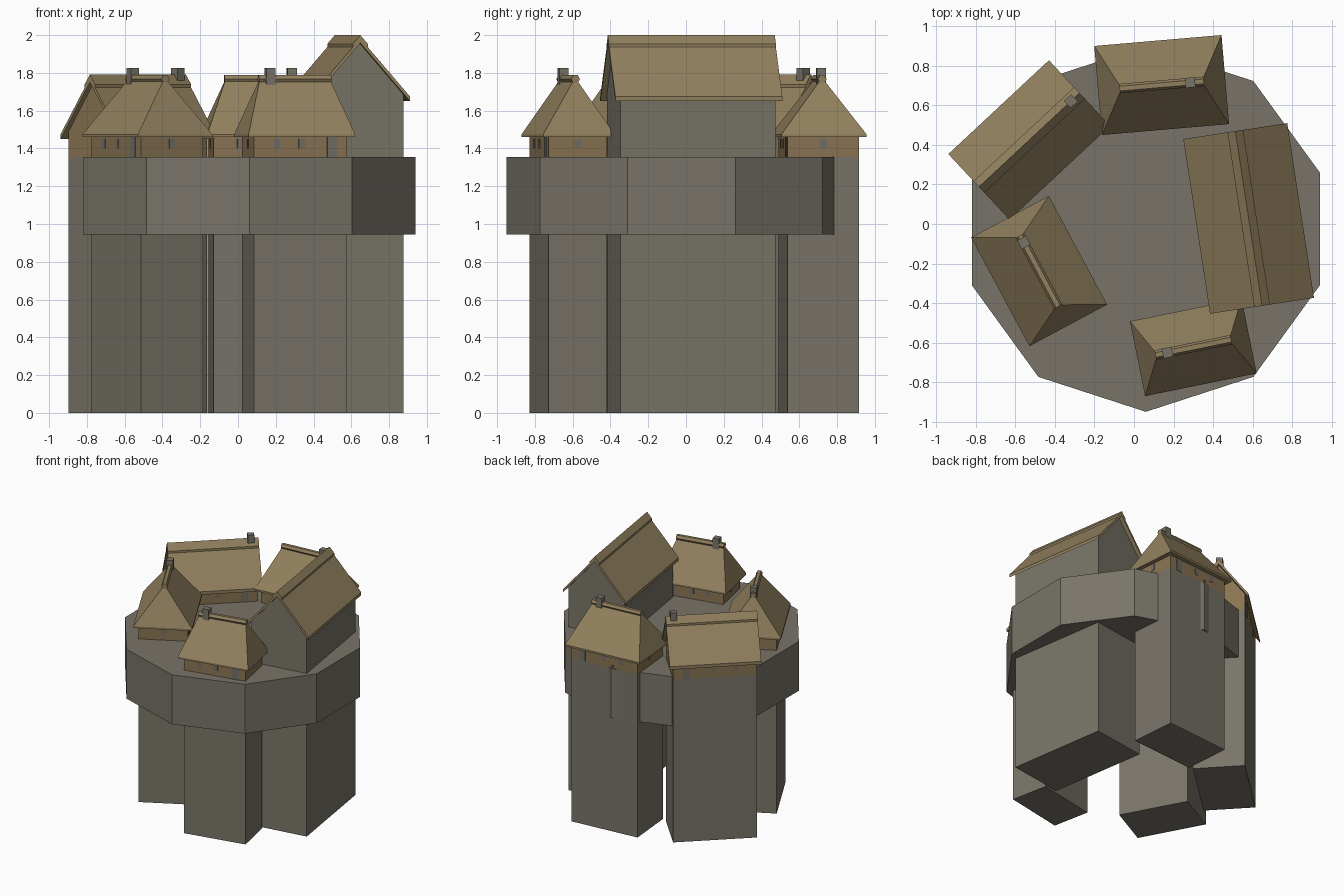
import bpy, bmesh, math
from mathutils import Matrix

cube = bpy.data.objects.get("Cube")
if cube:
    bpy.data.objects.remove(cube, do_unlink=True)


def material(name, rgb):
    m = bpy.data.materials.new(name)
    m.use_nodes = True
    col = (*rgb, 1)
    m.diffuse_color = col
    m.node_tree.nodes["Principled BSDF"].inputs["Base Color"].default_value = col
    return m


STONE = material("grey stone", (0.19, 0.175, 0.14))
ROOF = material("tan roof", (0.29, 0.22, 0.115))
WALL = material("brown plaster", (0.25, 0.175, 0.085))
GLASS = material("grey window", (0.17, 0.155, 0.13))

FLOOR, EAVE, RIDGE = 1.355, 1.475, 1.775


def finish(bm, name, mat, place):
    bmesh.ops.recalc_face_normals(bm, faces=bm.faces)
    mesh = bpy.data.meshes.new(name)
    bm.to_mesh(mesh)
    bm.free()
    mesh.materials.append(mat)
    ob = bpy.data.objects.new(name, mesh)
    ob.matrix_world = place
    bpy.context.collection.objects.link(ob)


def box(name, mat, place, x, y, z0, z1, sx, sy):
    """Box centred on local x, y with full sizes sx, sy."""
    bm = bmesh.new()
    bmesh.ops.create_cube(bm, size=1)
    bmesh.ops.scale(bm, vec=(sx, sy, z1 - z0), verts=bm.verts)
    bmesh.ops.translate(bm, vec=(x, y, (z0 + z1) / 2), verts=bm.verts)
    finish(bm, name, mat, place)


def prism(name, mat, place, profile, half):
    """Extrude a (y, z) profile along local x."""
    bm = bmesh.new()
    ends = [[bm.verts.new((x, y, z)) for y, z in profile] for x in (-half, half)]
    for end in ends:
        bm.faces.new(end)
    for i in range(len(profile)):
        bm.faces.new((ends[0][i - 1], ends[0][i], ends[1][i], ends[1][i - 1]))
    finish(bm, name, mat, place)


def chevron(half, eave, ridge, thick):
    return [(-half, eave), (0, ridge), (half, eave),
            (half, eave - thick), (0, ridge - thick), (-half, eave - thick)]


def gable_roof(name, place, length, width, eave, ridge):
    slope = (ridge - eave) / width
    prism(name + "_roof", ROOF, place, chevron(width, eave, ridge, 0.025), length)
    cap = ridge + 0.017
    prism(name + "_ridge_cap", ROOF, place,
          chevron(0.04, cap - 0.04 * slope, cap, 0.025), length)


def hip_roof(name, place, length, width):
    """Thin eave slab, sloping hips and a slim ridge bar."""
    top = length - width * 0.53
    bm = bmesh.new()
    rings = []
    for z in (EAVE - 0.015, EAVE):
        rings.append([bm.verts.new((sx * length, sy * width, z))
                      for sx, sy in ((-1, -1), (1, -1), (1, 1), (-1, 1))])
    low, up = rings
    a, b = bm.verts.new((-top, 0, RIDGE)), bm.verts.new((top, 0, RIDGE))
    bm.faces.new(low)
    for i in range(4):
        j = (i + 1) % 4
        bm.faces.new((low[i], low[j], up[j], up[i]))
    for loop in ((up[0], up[1], b, a), (up[1], up[2], b), (up[2], up[3], a, b), (up[3], up[0], a)):
        bm.faces.new(loop)
    finish(bm, name + "_roof", ROOF, place)
    bar = [(0.024 * math.cos(math.radians(k)), RIDGE - 0.008 + 0.024 * math.sin(math.radians(k)))
           for k in range(0, 360, 60)]
    prism(name + "_ridge_cap", ROOF, place, bar, top + 0.01)


def openings(name, place, length, width):
    """Windows and doors as thin plates on every wall."""
    for side in (-1, 1):
        for k, t in enumerate((-0.5, 0.03)):
            box(f"{name}_window_{side}_{k}", GLASS, place, t * length, side * width,
                1.4, 1.45, 0.035, 0.006)
        box(f"{name}_door_{side}", GLASS, place, 0.68 * length, side * width,
            FLOOR, 1.46, 0.055, 0.006)
        box(f"{name}_end_window_{side}", GLASS, place, side * length, 0,
            1.4, 1.45, 0.006, 0.035)


def house(name, x, y, angle, length, width, chimney, gabled, over):
    place = Matrix.Translation((x, y, 0)) @ Matrix.Rotation(math.radians(angle), 4, "Z")
    bl, bw = length - over, width - over
    box(name + "_tower", STONE, place, 0, 0, 0, FLOOR, 2 * bl, 2 * bw)
    if gabled:
        gable_z = EAVE + over * (RIDGE - EAVE) / width - 0.012
        prism(name + "_walls", WALL, place,
              [(-bw, FLOOR), (-bw, gable_z), (0, RIDGE - 0.012), (bw, gable_z), (bw, FLOOR)], bl)
        gable_roof(name, place, length, width, EAVE, RIDGE)
    else:
        box(name + "_walls", WALL, place, 0, 0, FLOOR, EAVE - 0.005, 2 * bl, 2 * bw)
        hip_roof(name, place, length, width)
    openings(name, place, bl, bw)
    box(name + "_chimney", STONE, place, chimney, 0, 1.7, 1.825, 0.05, 0.05)
    return place, bw


# Ten-sided platform with one corner pointing to the front
bm = bmesh.new()
bmesh.ops.create_cone(bm, cap_ends=True, segments=10, radius1=0.925, radius2=0.925,
                      depth=FLOOR - 0.945)
bm.verts.ensure_lookup_table()
corner = bm.verts[0].co
turn = math.radians(-90) - math.atan2(corner.y, corner.x)
bmesh.ops.rotate(bm, matrix=Matrix.Rotation(turn, 3, "Z"), verts=bm.verts)
finish(bm, "platform", STONE, Matrix.Translation((0.06, -0.025, (FLOOR + 0.945) / 2)))

# Four small houses on their towers
back, back_w = house("back_house", 0.14, 0.703, 4.9, 0.323, 0.226, 0.145, False, 0.036)
house("corner_house", -0.53, 0.425, 43, 0.348, 0.227, 0.288, True, 0.03)
house("side_house", -0.48, -0.238, -61.8, 0.312, 0.223, -0.164, False, 0.036)
house("front_house", 0.3, -0.624, 11.5, 0.288, 0.193, -0.133, False, 0.036)

# Drain strip on the back tower
box("drain_pipe", STONE, back, -0.07, back_w, 0.95, 1.38, 0.015, 0.02)

# Tall stone hall with a steep gable
hall = Matrix.Translation((0.58, 0.028, 0)) @ Matrix.Rotation(math.radians(98.7), 4, "Z")
prism("hall_tower", STONE, hall,
      [(-0.235, 0), (-0.235, 1.69), (0, 1.97), (0.235, 1.69), (0.235, 0)], 0.416)
gable_roof("hall", hall, 0.447, 0.266, 1.675, 1.983)
